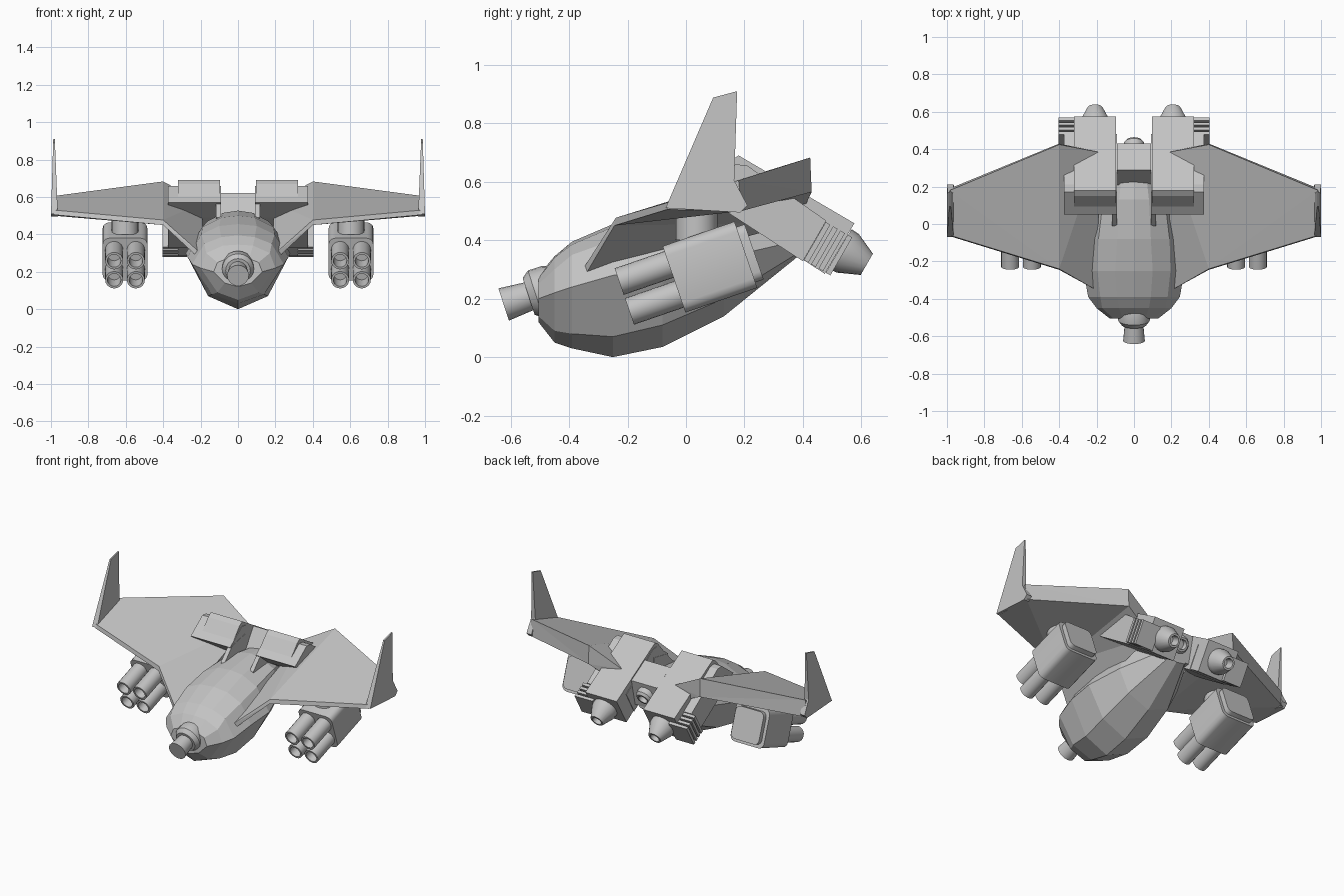
import bpy, bmesh, math
from mathutils import Vector, Matrix

cube = bpy.data.objects.get("Cube")
if cube:
    bpy.data.objects.remove(cube, do_unlink=True)

grey = bpy.data.materials.new("hull grey")
grey.use_nodes = True
colour = (0.55, 0.55, 0.55, 1)
grey.diffuse_color = colour
grey.node_tree.nodes["Principled BSDF"].inputs["Base Color"].default_value = colour


def finish(name, bm, mirror=True, smooth=False):
    """Turn a bmesh into an object, optionally mirrored across x."""
    bmesh.ops.recalc_face_normals(bm, faces=bm.faces)
    mesh = bpy.data.meshes.new(name)
    bm.to_mesh(mesh)
    bm.free()
    mesh.materials.append(grey)
    if smooth:
        for poly in mesh.polygons:
            poly.use_smooth = True
        mesh.set_sharp_from_angle(angle=math.radians(35))
    obj = bpy.data.objects.new(name, mesh)
    bpy.context.collection.objects.link(obj)
    if mirror:
        mod = obj.modifiers.new("mirror", "MIRROR")
        mod.use_mirror_merge = False
    return obj


def loft(bm, rings, caps=True):
    """Skin a list of equal-length point rings."""
    rows = [[bm.verts.new(p) for p in ring] for ring in rings]
    for a, b in zip(rows, rows[1:]):
        for i in range(len(a)):
            j = (i + 1) % len(a)
            bm.faces.new((a[i], a[j], b[j], b[i]))
    if caps:
        bm.faces.new(rows[0])
        bm.faces.new(rows[-1])


def prism(name, profile, x0, x1, mirror=True):
    """Extrude a (y, z) profile along x."""
    bm = bmesh.new()
    loft(bm, [[(x, y, z) for y, z in profile] for x in (x0, x1)])
    return finish(name, bm, mirror)


def lathe(name, origin, pitch, profile, mirror=True, sides=20):
    """Turn a (distance, radius) profile around an axis pitched in the yz plane."""
    frame = Matrix.Translation(origin) @ Matrix.Rotation(math.radians(pitch), 4, "X")
    turns = [2 * math.pi * i / sides for i in range(sides)]
    bm = bmesh.new()
    loft(bm, [[frame @ Vector((r * math.cos(a), t, r * math.sin(a))) for a in turns]
              for t, r in profile])
    return finish(name, bm, mirror, smooth=True)


def box(name, centre, size, pitch, bevel=0.0):
    """Pitched box, rounded on its lengthwise edges."""
    bm = bmesh.new()
    bmesh.ops.create_cube(bm, size=1)
    bmesh.ops.scale(bm, vec=size, verts=bm.verts)
    if bevel:
        along = [e for e in bm.edges
                 if abs(e.verts[0].co.y - e.verts[1].co.y) > size[1] / 2]
        bmesh.ops.bevel(bm, geom=along, offset=bevel, segments=3,
                        profile=0.5, affect="EDGES")
    frame = Matrix.Translation(centre) @ Matrix.Rotation(math.radians(pitch), 4, "X")
    bmesh.ops.transform(bm, matrix=frame, verts=bm.verts)
    return finish(name, bm, True, smooth=bool(bevel))


# Fuselage: station, keel height, low, chine, shoulder and top edges, ridge height
stations = [
    (-.505, .12, (.07, .14), (.13, .2), (.11, .25), (.06, .27), .28),
    (-.45, .05, (.11, .09), (.2, .22), (.17, .3), (.08, .34), .345),
    (-.39, .03, (.14, .08), (.245, .24), (.18, .35), (.09, .385), .395),
    (-.25, 0, (.16, .07), (.27, .28), (.195, .4), (.1, .445), .455),
    (-.08, .035, (.17, .11), (.28, .3), (.19, .44), (.09, .49), .5),
    (.13, .14, (.15, .2), (.22, .34), (.165, .47), (.08, .515), .527),
    (.39, .35, (.06, .36), (.09, .4), (.085, .45), (.05, .5), .505),
]
rings = []
for y, keel, *edges, ridge in stations:
    right = [(x, y, z) for x, z in edges]
    left = [(-x, y, z) for x, z in reversed(edges)]
    rings.append([(0, y, keel)] + right + [(0, y, ridge)] + left)
bm = bmesh.new()
loft(bm, rings)
finish("fuselage", bm, mirror=False)

# Nose gun and its collar
lathe("nose_gun", (0, -.624, .18), 18,
      [(0, .058), (.09, .05), (.09, .066), (.115, .085), (.165, .085), (.23, .06)], False)

# Wings: wedge sections with a thin leading and a thick trailing edge
bm = bmesh.new()
sections = [
    (.19, (-.36, .29), (-.36, .255), (.38, .46), (.385, .57)),
    (.4, (-.24, .477), (-.245, .45), (.43, .565), (.425, .683)),
    (.985, (-.06, .53), (-.065, .505), (.19, .5), (.18, .605)),
]
loft(bm, [[(x, y, z) for y, z in pts] for x, *pts in sections])
bmesh.ops.triangulate(bm, faces=bm.faces)
finish("wings", bm)

# Wing tip fins, thinning upwards
fin = [(-.07, .51), (.093, .888), (.175, .91), (.165, .605), (.21, .52), (.185, .495)]
bm = bmesh.new()
loft(bm, [[(base + lean * (z - .5), y, z) for y, z in fin]
          for base, lean in ((.963, .04), (1, -.03))])
finish("tip_fins", bm)

# Rocket pods under the wings
POD_X, POD_PITCH = .604, 19
pod_frame = (Matrix.Translation((POD_X, -.041, .266))
             @ Matrix.Rotation(math.radians(POD_PITCH), 4, "X"))
box("pod_body", pod_frame @ Vector((0, .13, 0)), (.24, .26, .24), POD_PITCH, .035)
box("pod_rear_cap", pod_frame @ Vector((0, .27, 0)), (.2, .04, .2), POD_PITCH, .03)
for side, dx in (("inner", -.058), ("outer", .058)):
    for level, dz in (("lower", -.054), ("upper", .054)):
        lathe(f"pod_tube_{side}_{level}", pod_frame @ Vector((dx, -.18, dz)), POD_PITCH,
              [(.1, .034), (0, .036), (0, .048), (.2, .048)])
lathe("pod_pylon", (POD_X, .035, .4), 90, [(0, .072), (.12, .072)])

# Engines: core box, wider intake housing, cooling ribs and nozzle
ENGINE_PITCH = -30
engine_frame = (Matrix.Translation((.208, .545, .36))
                @ Matrix.Rotation(math.radians(ENGINE_PITCH), 4, "X"))
prism("engine_core", [(.576, .458), (.18, .69), (.15, .67), (.07, .575),
                      (.16, .49), (.475, .285)], .095, .32)
prism("engine_intake", [(.05, .57), (.17, .66), (.21, .655), (.48, .467),
                        (.4, .328), (.15, .49)], .092, .375)
for i in range(4):
    box(f"cooling_rib_{i + 1}", engine_frame @ Vector((.13, -.1 + i * .029, -.02)),
        (.13, .018, .15), ENGINE_PITCH)
lathe("engine_nozzle", engine_frame @ Vector((0, -.02, 0)), ENGINE_PITCH,
      [(0, .078), (.03, .076), (.105, .042), (.105, .03), (.05, .026)])

# Struts from the intakes down to the fuselage
prism("intake_struts", [(-.01, .49), (.07, .575), (.2, .6), (.2, .42), (.02, .44)],
      .09, .117)

# Block and small exhaust between the engines
prism("centre_block", [(.2, .48), (.29, .62), (.43, .54), (.39, .37), (.2, .35)],
      -.092, .092, False)
lathe("centre_exhaust", (0, .4, .47), ENGINE_PITCH,
      [(0, .055), (.035, .055), (.05, .042), (.05, .03), (.02, .028)], False)
